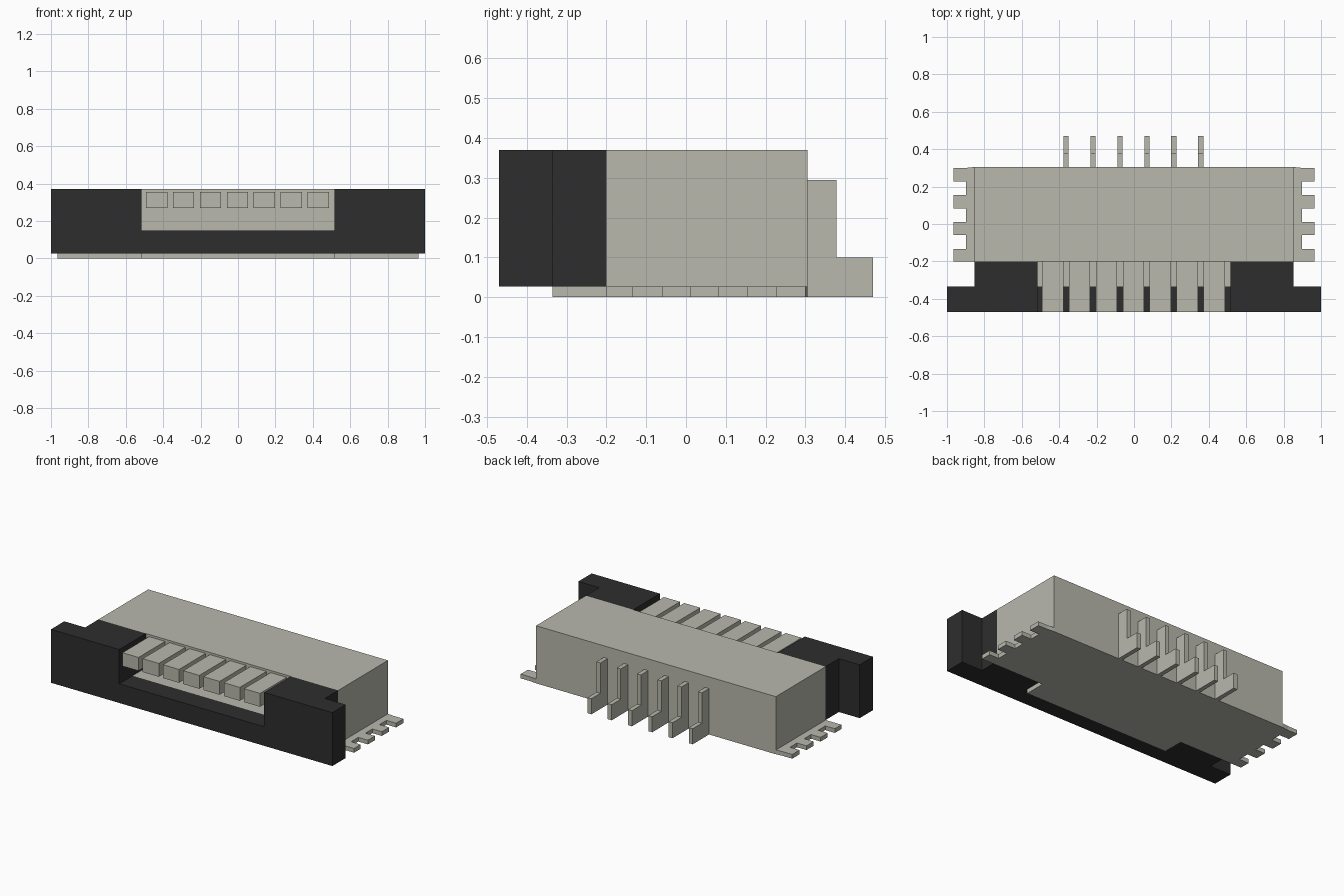
import bpy, bmesh
from mathutils import Matrix

if "Cube" in bpy.data.objects:
    bpy.data.objects.remove(bpy.data.objects["Cube"], do_unlink=True)


def material(name, rgb):
    m = bpy.data.materials.new(name)
    m.use_nodes = True
    m.diffuse_color = (*rgb, 1)
    bsdf = next(n for n in m.node_tree.nodes if n.type == 'BSDF_PRINCIPLED')
    bsdf.inputs["Base Color"].default_value = (*rgb, 1)
    return m


GREY = material("warm grey", (0.48, 0.48, 0.423))
BLACK = material("soft black", (0.027, 0.027, 0.027))


def prism(name, outline, low, high, mat, axis='z'):
    """Extrude an outline: (x, y) points along z, or (y, z) points along x."""
    bm = bmesh.new()
    place = (lambda a, b: (a, b, low)) if axis == 'z' else (lambda a, b: (low, a, b))
    face = bm.faces.new([bm.verts.new(place(a, b)) for a, b in outline])
    ext = bmesh.ops.extrude_face_region(bm, geom=[face])
    d = high - low
    bmesh.ops.translate(bm, verts=[v for v in ext["geom"] if isinstance(v, bmesh.types.BMVert)],
                        vec=(0, 0, d) if axis == 'z' else (d, 0, 0))
    bmesh.ops.recalc_face_normals(bm, faces=bm.faces)
    me = bpy.data.meshes.new(name)
    bm.to_mesh(me)
    bm.free()
    me.materials.append(mat)
    ob = bpy.data.objects.new(name, me)
    bpy.context.collection.objects.link(ob)
    return ob


def box(name, x0, x1, y0, y1, z0, z1, mat):
    return prism(name, [(x0, y0), (x1, y0), (x1, y1), (x0, y1)], z0, z1, mat)


def mirrored(half):
    """Right half of an outline, front to back, closed with its mirror image."""
    return half + [(-x, y) for x, y in reversed(half)]


SLOT, SIDE, BACK, MID, STEP, FRONT = 0.515, 0.852, 0.305, -0.2, -0.335, -0.47
PLATE, FLOOR, TOP = 0.027, 0.15, 0.37

# Housing and the tongue that forms the floor of the slot
box("housing", -SIDE, SIDE, MID, BACK, PLATE, TOP, GREY)
box("tongue", -SLOT, SLOT, STEP, MID, PLATE, FLOOR, GREY)

# Base plate with a front tab and comb-shaped solder teeth at both ends
half = [(SLOT, STEP), (SLOT, MID)]
for y0, y1 in [(-0.2, -0.133), (-0.06, 0.012), (0.082, 0.155), (0.226, 0.3)]:
    half += [(0.897, y0), (0.965, y0), (0.965, y1), (0.897, y1)]
half += [(0.897, BACK), (SIDE, BACK)]
half = [p for p in half if p not in [(0.897, MID), (0.897, BACK)]]
prism("base_plate", mirrored(half), 0, PLATE, GREY)

# Dark front latch: stepped outline with the slot cut down from the top
latch_half = [(1, FRONT), (1, STEP), (SIDE, STEP), (SIDE, MID), (SLOT, MID), (SLOT, STEP)]
latch = prism("front_latch", mirrored(latch_half), PLATE, TOP, BLACK)
cutter = box("slot_cutter", -SLOT, SLOT, FRONT - 0.1, STEP + 0.05, FLOOR, TOP + 0.1, BLACK)
cutter.hide_render = True
mod = latch.modifiers.new("slot", 'BOOLEAN')
mod.operation, mod.solver, mod.object = 'DIFFERENCE', 'EXACT', cutter
bpy.context.view_layer.objects.active = latch
bpy.ops.object.modifier_apply(modifier=mod.name)
bpy.data.objects.remove(cutter, do_unlink=True)

# Row of seven contact blocks reaching over the slot
PITCH, OFFSET = 0.144, -0.003
for i in range(7):
    x = (i - 3) * PITCH + OFFSET
    box(f"contact_{i + 1}", x - 0.057, x + 0.057, FRONT, MID, 0.27, 0.356, GREY)

# Six stepped solder pins on the back
pin_outline = [(BACK, 0), (0.47, 0), (0.47, 0.1), (0.378, 0.1), (0.378, 0.295), (BACK, 0.295)]
for i in range(6):
    x = (i - 2.5) * PITCH + OFFSET
    prism(f"solder_pin_{i + 1}", pin_outline, x - 0.014, x + 0.014, GREY, 'x')
